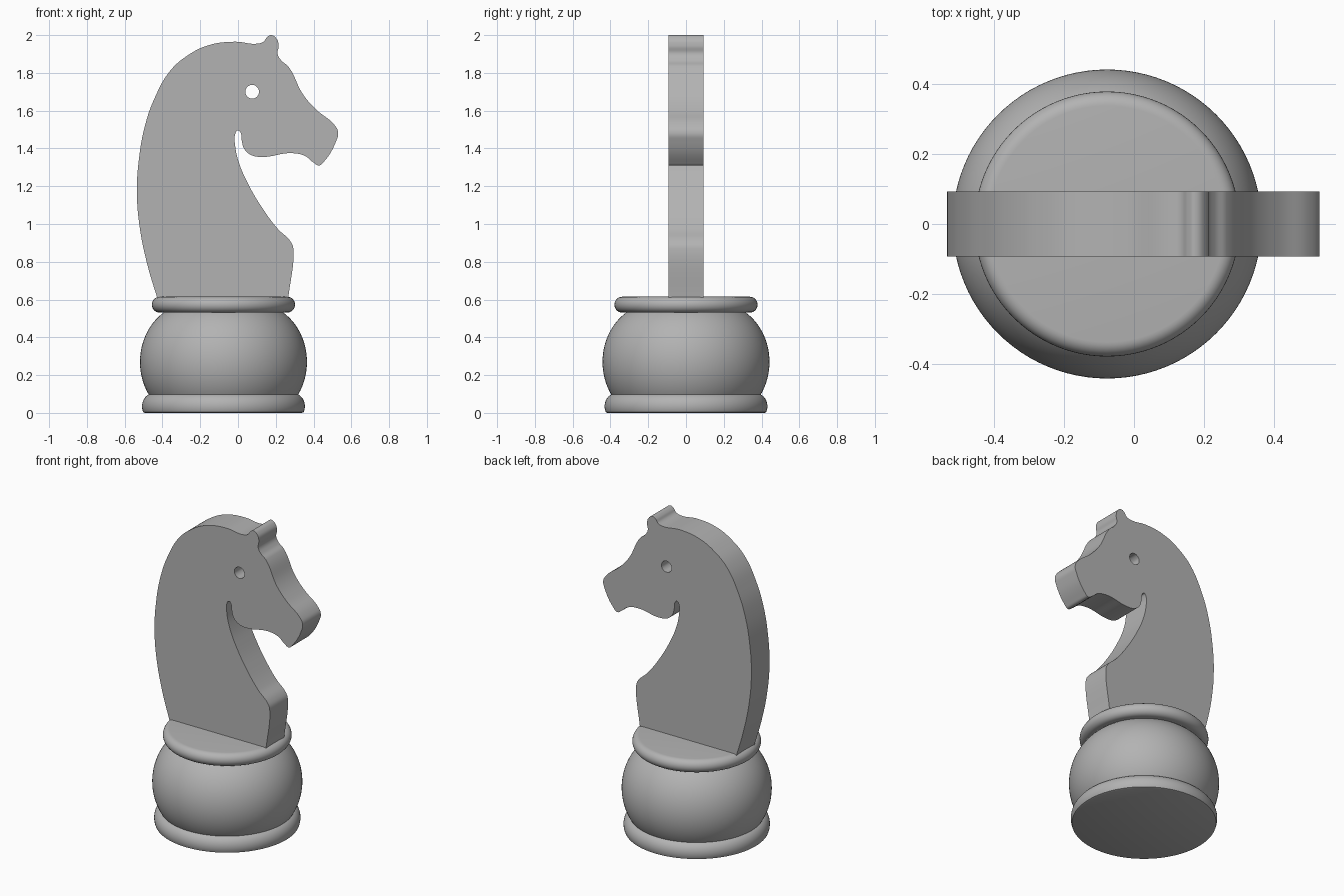
import bpy, bmesh, math

cube = bpy.data.objects.get("Cube")
if cube:
    bpy.data.objects.remove(cube, do_unlink=True)

GREY = (0.45, 0.45, 0.45, 1)
mat = bpy.data.materials.new("plain grey")
mat.use_nodes = True
mat.diffuse_color = GREY
mat.node_tree.nodes["Principled BSDF"].inputs["Base Color"].default_value = GREY

AXIS_X = -0.077
HALF_THICKNESS = 0.093


def select_only(obj):
    bpy.ops.object.select_all(action="DESELECT")
    obj.select_set(True)
    bpy.context.view_layer.objects.active = obj


def finish(obj, angle=35):
    select_only(obj)
    obj.data.materials.clear()
    obj.data.materials.append(mat)
    bpy.ops.object.shade_smooth_by_angle(angle=math.radians(angle))


def lathe(name, profile, steps=96):
    """Revolve (radius, height) points around the vertical axis."""
    mesh = bpy.data.meshes.new(name)
    bm = bmesh.new()
    points = [(0, profile[0][1])] + profile + [(0, profile[-1][1])]
    verts = [bm.verts.new((r, 0, z)) for r, z in points]
    edges = [bm.edges.new(pair) for pair in zip(verts, verts[1:])]
    bmesh.ops.spin(bm, geom=verts + edges, cent=(0, 0, 0), axis=(0, 0, 1),
                   angle=math.tau, steps=steps)
    bmesh.ops.remove_doubles(bm, verts=bm.verts, dist=0.0005)
    bmesh.ops.recalc_face_normals(bm, faces=bm.faces)
    bm.to_mesh(mesh)
    bm.free()
    obj = bpy.data.objects.new(name, mesh)
    obj.location.x = AXIS_X
    bpy.context.collection.objects.link(obj)
    finish(obj)


def arc(radius, height, wide, tall, start, end, steps=14):
    """Elliptic arc of profile points, angles in degrees from horizontal."""
    angles = [math.radians(start + (end - start) * i / steps) for i in range(steps + 1)]
    return [(radius + wide * math.cos(a), height + tall * math.sin(a)) for a in angles]


# Turned base: foot ring, round belly, collar ring
lathe("foot_ring", [(0.415, 0)] + arc(0.375, 0.035, 0.056, 0.067, -28, 90))
lathe("belly", arc(0.17, 0.27, 0.272, 0.31, -38, 60, 32))
lathe("collar_ring", arc(0.338, 0.573, 0.041, 0.042, -90, 90))

# Side outline of the horse: neck, ear, face, muzzle, jaw, throat, chest
outline = [
    (-.425, .6), (-.48, .785), (-.52, .98), (-.535, 1.16), (-.525, 1.34),
    (-.49, 1.53), (-.44, 1.67), (-.36, 1.81), (-.27, 1.89), (-.16, 1.945),
    (-.02, 1.965), (.105, 1.955), (.135, 1.965), (.155, 1.99), (.175, 2),
    (.205, 1.98), (.215, 1.945), (.21, 1.9), (.23, 1.865), (.265, 1.835),
    (.345, 1.685), (.415, 1.605), (.51, 1.525), (.53, 1.485), (.52, 1.44),
    (.455, 1.33), (.43, 1.31), (.4, 1.325), (.355, 1.36), (.285, 1.375),
    (.125, 1.355), (.07, 1.365), (.035, 1.395), (.02, 1.44), (.015, 1.48),
    (0, 1.495), (-.015, 1.475), (-.015, 1.415), (.005, 1.325), (.055, 1.21),
    (.125, 1.09), (.21, .975), (.28, .905), (.293, .87), (.265, .6),
]
eye = [(.075 + .036 * math.cos(i * math.tau / 8), 1.7 + .036 * math.sin(i * math.tau / 8))
       for i in range(8)]


def add_loop(curve, points, corners=()):
    spline = curve.splines.new("BEZIER")
    spline.bezier_points.add(len(points) - 1)
    spline.use_cyclic_u = True
    spline.resolution_u = 8
    for i, (point, (x, z)) in enumerate(zip(spline.bezier_points, points)):
        point.co = (x, z, 0)
        kind = "VECTOR" if i in corners else "AUTO"
        point.handle_left_type = point.handle_right_type = kind


# Flat horse plate with the eye bored straight through
curve = bpy.data.curves.new("horse_head", "CURVE")
curve.dimensions = "2D"
curve.fill_mode = "BOTH"
curve.extrude = HALF_THICKNESS
add_loop(curve, outline, corners=(0, len(outline) - 1))
add_loop(curve, eye)
head = bpy.data.objects.new("horse_head", curve)
head.rotation_euler.x = math.pi / 2
bpy.context.collection.objects.link(head)
select_only(head)
bpy.ops.object.convert(target="MESH")
head = bpy.context.object

# Weld the caps to the rim
bm = bmesh.new()
bm.from_mesh(head.data)
bmesh.ops.remove_doubles(bm, verts=bm.verts, dist=0.0002)
bmesh.ops.recalc_face_normals(bm, faces=bm.faces)
bm.to_mesh(head.data)
bm.free()
finish(head)
